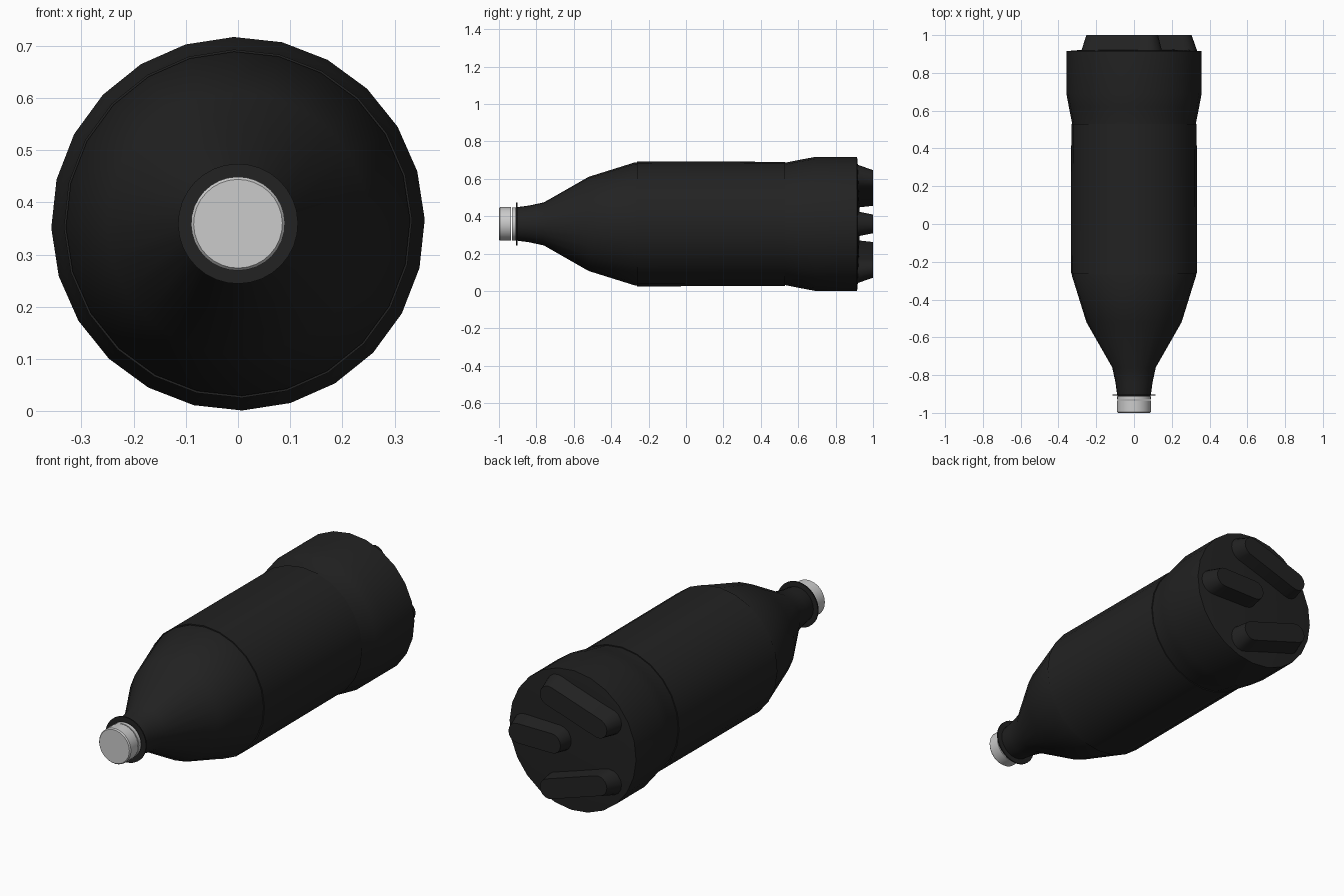
import bpy
import bmesh
from math import cos, sin, pi, radians
from mathutils import Vector

AXIS_Z = 0.359
PHASE = radians(1.3)

if "Cube" in bpy.data.objects:
    bpy.data.objects.remove(bpy.data.objects["Cube"])


def make_material(name, colour):
    mat = bpy.data.materials.new(name)
    mat.use_nodes = True
    mat.diffuse_color = colour
    bsdf = mat.node_tree.nodes["Principled BSDF"]
    bsdf.inputs["Base Color"].default_value = colour
    return mat


black = make_material("black_plastic", (0.016, 0.016, 0.016, 1))


def finish(bm, name, mat, angle=30):
    bmesh.ops.recalc_face_normals(bm, faces=bm.faces)
    mesh = bpy.data.meshes.new(name)
    bm.to_mesh(mesh)
    bm.free()
    obj = bpy.data.objects.new(name, mesh)
    bpy.context.collection.objects.link(obj)
    if mat:
        mesh.materials.append(mat)
    bpy.ops.object.select_all(action='DESELECT')
    obj.select_set(True)
    bpy.context.view_layer.objects.active = obj
    bpy.ops.object.shade_smooth_by_angle(angle=radians(angle))
    return obj


def lathe(name, profile, mat=None, sides=24, closed=False):
    """Turn (radius, y) points round the bottle's long axis."""
    bm = bmesh.new()
    rings = []
    for r, y in profile:
        if r == 0:
            rings.append([bm.verts.new((0, y, AXIS_Z))] * sides)
            continue
        angles = [PHASE + 2 * pi * i / sides for i in range(sides)]
        rings.append([bm.verts.new((r * cos(a), y, AXIS_Z + r * sin(a))) for a in angles])
    pairs = list(zip(rings, rings[1:]))
    if closed:
        pairs.append((rings[-1], rings[0]))
    for a, b in pairs:
        for i in range(sides):
            j = (i + 1) % sides
            corners = dict.fromkeys((a[i], a[j], b[j], b[i]))
            bm.faces.new(list(corners))
    return finish(bm, name, mat)


def foot(name, ends):
    """Rounded bar with sloping walls; ends are (angle, radius) centres."""
    bm = bmesh.new()
    for angle, r in ends:
        a = radians(angle)
        # wide root set into the base, narrow flat tip
        for y, grow, size in ((0.9, 1.06, 0.07), (1.0, 1.0, 0.05)):
            centre = Vector((cos(a), 0, sin(a))) * r * grow
            for k in range(16):
                t = 2 * pi * k / 16
                bm.verts.new((centre.x + size * cos(t), y,
                              AXIS_Z + centre.z + size * sin(t)))
    hull = bmesh.ops.convex_hull(bm, input=bm.verts)
    loose = [v for v in hull["geom_interior"] if isinstance(v, bmesh.types.BMVert)]
    bmesh.ops.delete(bm, geom=loose, context='VERTS')
    bmesh.ops.dissolve_limit(bm, angle_limit=radians(1), verts=bm.verts, edges=bm.edges)
    return finish(bm, name, black)


# Bottle body: neck, shoulder, waist, wide heel and shallow base
lathe("bottle_body", [
    (0, -0.93), (0.083, -0.93), (0.09, -0.90), (0.098, -0.84), (0.115, -0.76),
    (0.252, -0.52), (0.33, -0.27), (0.327, -0.255), (0.327, 0.53),
    (0.345, 0.62), (0.358, 0.69), (0.358, 0.915), (0.3, 0.92), (0, 0.93)], black)

# Sleeve wrapped round the straight part
lathe("label_sleeve", [
    (0.327, -0.262), (0.334, -0.262), (0.332, 0.53), (0.327, 0.53)],
    black, closed=True)

# Thin carrying collar on the neck
lathe("neck_collar", [
    (0.085, -0.908), (0.115, -0.908), (0.115, -0.902), (0.085, -0.902)],
    black, sides=32, closed=True)

# Screw cap with its separate tamper band
lathe("cap", [
    (0, -1), (0.085, -1), (0.09, -0.994), (0.09, -0.935), (0, -0.935)], sides=32)
lathe("tamper_band", [
    (0.08, -0.929), (0.089, -0.929), (0.089, -0.912), (0.08, -0.912)],
    sides=32, closed=True)

# Feet on the base: a bar above, a bar below and one ridge between
foot("upper_foot", [(72, 0.25), (144, 0.25)])
foot("lower_foot", [(-72, 0.25), (-144, 0.25)])
foot("middle_foot", [(0, 0.255), (0, 0.06)])
